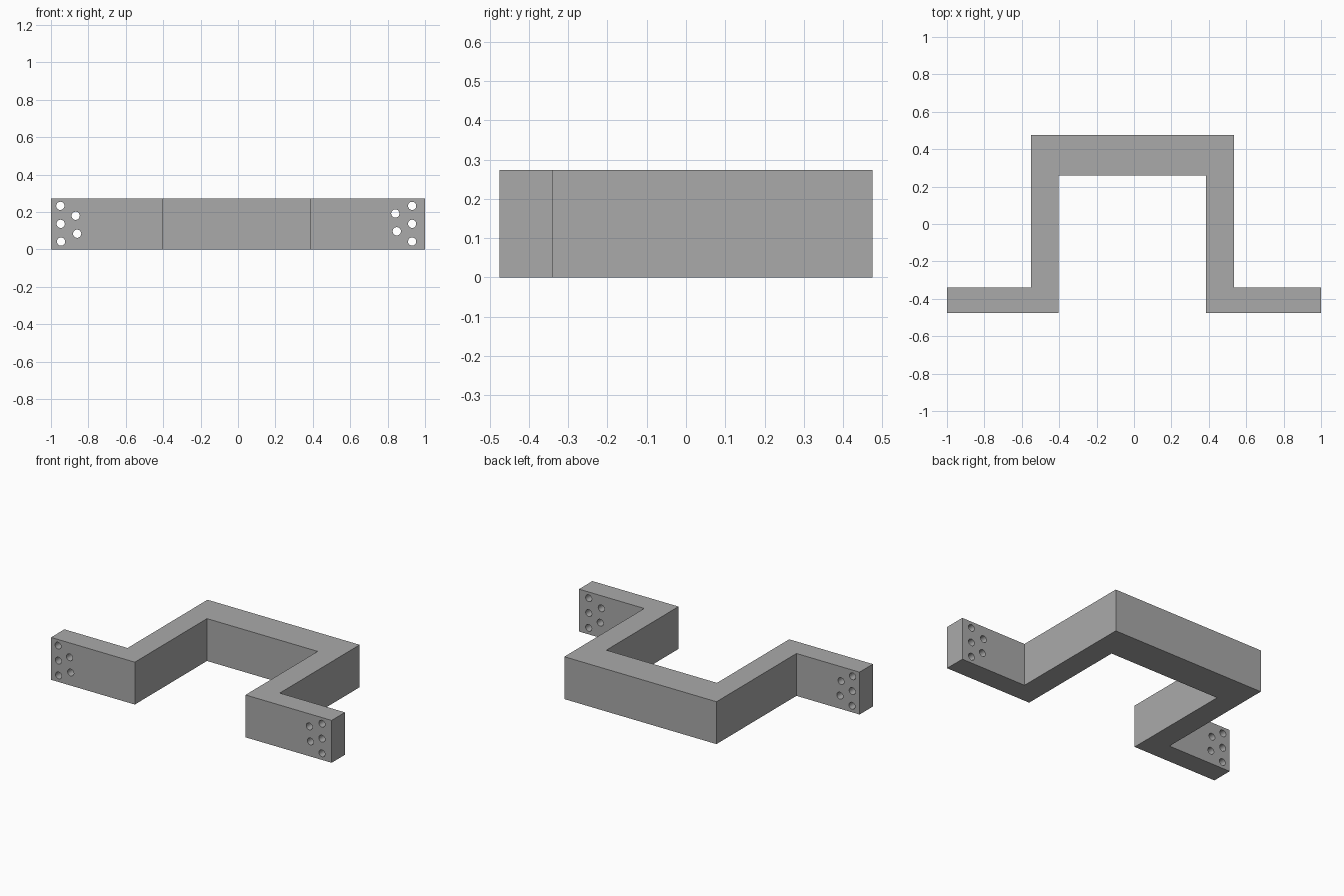
import bpy
import bmesh
from mathutils import Matrix, Vector

HEIGHT = 0.273
HOLE_RADIUS = 0.022

if "Cube" in bpy.data.objects:
    bpy.data.objects.remove(bpy.data.objects["Cube"], do_unlink=True)


def make_material(name, colour):
    mat = bpy.data.materials.new(name)
    mat.use_nodes = True
    mat.diffuse_color = colour
    mat.node_tree.nodes["Principled BSDF"].inputs["Base Color"].default_value = colour
    return mat


def make_object(name, bm):
    bmesh.ops.recalc_face_normals(bm, faces=bm.faces)
    mesh = bpy.data.meshes.new(name)
    bm.to_mesh(mesh)
    bm.free()
    obj = bpy.data.objects.new(name, mesh)
    bpy.context.collection.objects.link(obj)
    return obj


# Bracket body: hat-shaped plan extruded upwards
profile = [(-1, -0.475), (-0.403, -0.475), (-0.403, 0.26), (0.386, 0.26),
           (0.386, -0.475), (1, -0.475), (1, -0.339), (0.535, -0.339),
           (0.535, 0.475), (-0.55, 0.475), (-0.55, -0.339), (-1, -0.339)]
bm = bmesh.new()
base = bm.faces.new([bm.verts.new((x, y, 0)) for x, y in profile])
top = bmesh.ops.extrude_face_region(bm, geom=[base])["geom"]
bmesh.ops.translate(bm, vec=(0, 0, HEIGHT),
                    verts=[v for v in top if isinstance(v, bmesh.types.BMVert)])
bracket = make_object("hat_bracket", bm)
bracket.data.materials.append(make_material("grey metal", (0.4, 0.4, 0.4, 1)))

# Screw holes: five through each flange
holes = [(-0.95, 0.233), (-0.948, 0.137), (-0.946, 0.042), (-0.868, 0.18), (-0.86, 0.084),
         (0.931, 0.233), (0.931, 0.137), (0.931, 0.042), (0.841, 0.192), (0.849, 0.097)]
bm = bmesh.new()
for x, z in holes:
    place = Matrix.Translation(Vector((x, -0.407, z))) @ Matrix.Rotation(1.5707963, 4, 'X')
    bmesh.ops.create_cone(bm, cap_ends=True, segments=32, radius1=HOLE_RADIUS,
                          radius2=HOLE_RADIUS, depth=0.3, matrix=place)
cutter = make_object("hole_cutter", bm)
cutter.hide_render = True

cut = bracket.modifiers.new("screw holes", 'BOOLEAN')
cut.operation = 'DIFFERENCE'
cut.solver = 'EXACT'
cut.object = cutter

# Bake the holes, then smooth their walls while keeping edges sharp
bpy.ops.object.select_all(action='DESELECT')
bpy.context.view_layer.objects.active = bracket
bracket.select_set(True)
bpy.ops.object.modifier_apply(modifier=cut.name)
bpy.data.objects.remove(cutter, do_unlink=True)
bpy.ops.object.shade_smooth_by_angle(angle=0.52)
